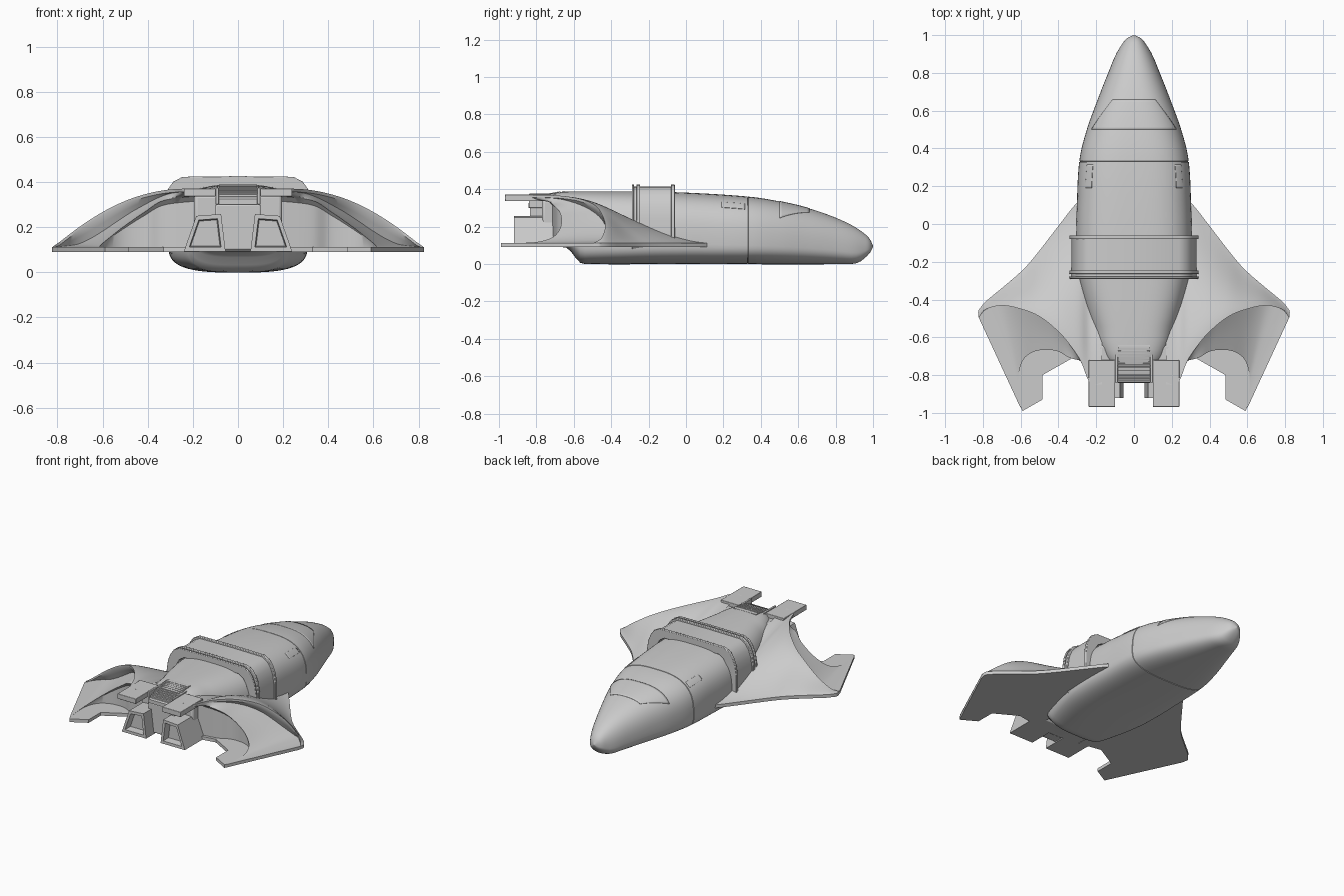
import bpy, bmesh, math
from mathutils import Vector

if "Cube" in bpy.data.objects:
    bpy.data.objects.remove(bpy.data.objects["Cube"])

def interp(tab, t):
    """Smooth interpolation through (t, value) pairs, t ascending."""
    if t <= tab[0][0]: return tab[0][1]
    if t >= tab[-1][0]: return tab[-1][1]
    n = len(tab)
    i = max(k for k in range(n - 1) if tab[k][0] <= t)
    def slope(k):
        a, b = tab[max(k - 1, 0)], tab[min(k + 1, n - 1)]
        return (b[1] - a[1]) / (b[0] - a[0])
    (t0, v0), (t1, v1) = tab[i], tab[i + 1]
    h = t1 - t0
    s = (t - t0) / h
    return (v0 * (2*s**3 - 3*s*s + 1) + slope(i) * h * (s**3 - 2*s*s + s)
            + v1 * (3*s*s - 2*s**3) + slope(i + 1) * h * (s**3 - s*s))

def finish(name, bm, mirror=False, angle=35, bevel=0):
    bmesh.ops.remove_doubles(bm, verts=bm.verts, dist=1e-5)
    bmesh.ops.recalc_face_normals(bm, faces=bm.faces)
    me = bpy.data.meshes.new(name)
    bm.to_mesh(me); bm.free()
    ob = bpy.data.objects.new(name, me)
    bpy.context.collection.objects.link(ob)
    if mirror:
        ob.modifiers.new("Mirror", 'MIRROR').use_mirror_merge = False
    if bevel:
        b = ob.modifiers.new("Bevel", 'BEVEL')
        b.width, b.segments = bevel, 2
    bpy.ops.object.select_all(action='DESELECT')
    bpy.context.view_layer.objects.active = ob
    ob.select_set(True)
    bpy.ops.object.shade_smooth_by_angle(angle=math.radians(angle))
    return ob

def loft(bm, rows, closed=False, caps=False):
    vr = [[bm.verts.new(p) for p in r] for r in rows]
    for a, b in zip(vr, vr[1:]):
        n = len(a)
        for i in range(n if closed else n - 1):
            j = (i + 1) % n
            bm.faces.new((a[i], a[j], b[j], b[i]))
    if caps:
        bm.faces.new(vr[0]); bm.faces.new(vr[-1])

def prism(name, pts, offset, **kw):
    """Closed polygon extruded along offset."""
    bm = bmesh.new()
    loft(bm, [pts, [Vector(p) + Vector(offset) for p in pts]], True, True)
    return finish(name, bm, **kw)

def box(name, x0, x1, y0, y1, z0, z1, **kw):
    return prism(name, [(x0, y0, z0), (x1, y0, z0), (x1, y1, z0), (x0, y1, z0)],
                 (0, 0, z1 - z0), **kw)

# Hull profile: half width, top and bottom along y
WIDTH = [(-.74, .15), (-.7, .175), (-.5, .245), (-.28, .297), (-.1, .308), (.1, .303), (.34, .289),
         (.5, .25), (.66, .192), (.8, .137), (.9, .095), (.96, .058), (.985, .035), (1, .002)]
TOP = [(-.74, .374), (-.68, .386), (-.3, .388), (0, .382), (.34, .36), (.5, .335), (.66, .297),
       (.8, .248), (.9, .2), (.96, .158), (.985, .13), (1, .097)]
BOTTOM = [(-.74, .092), (-.64, .088), (-.625, .078), (-.57, .01), (-.54, 0), (0, 0), (.88, 0),
          (.93, .012), (.97, .045), (.99, .07), (1, .093)]
POWER = [(-.74, 3.2), (.2, 3), (.9, 2.3)]

def hull_point(y, a, grow=0):
    w, t, b = interp(WIDTH, y) + grow, interp(TOP, y) + grow, interp(BOTTOM, y)
    m = b + (t - b) * .32
    c, s = math.cos(a), math.sin(a)
    n = 2 / interp(POWER, y)
    x = w * math.copysign(abs(c) ** n, c)
    return (x, y, m + (t - m) * s ** n if s >= 0 else m - (m - b + grow) * (-s) ** n)

# Hull, with a shallow seam ring behind the nose
bm = bmesh.new()
stations = [(-.74 + i * 1.7 / 68, 0) for i in range(69)] + [(y, 0) for y in (.97, .98, .988, .994, .998, 1)]
stations = [s for s in stations if abs(s[0] - .33) > .013]
stations += [(.333, 0), (.332, -.004), (.329, -.004), (.328, 0)]
loft(bm, [[hull_point(y, 2 * math.pi * (i + .5) / 64, g) for i in range(64)]
          for y, g in sorted(stations)], True, True)
finish("hull", bm, angle=40)

# Raised skin panels: cockpit window and shoulder hatches
def skin_panel(name, y0, y1, ang0, ang1, mirror=False):
    bm = bmesh.new()
    rows = []
    for i in range(13):
        f = i / 12
        y = y0 + (y1 - y0) * f
        lo, hi = (ang0[0] + (ang1[0] - ang0[0]) * f, ang0[1] + (ang1[1] - ang0[1]) * f)
        rows.append([hull_point(y, math.radians(lo + (hi - lo) * k / 24), .002) for k in range(25)])
    loft(bm, rows)
    ob = finish(name, bm, mirror)
    ob.modifiers.new("Thickness", 'SOLIDIFY').thickness = .004
skin_panel("cockpit_window", .5, .66, (30, 150), (60, 120))
skin_panel("shoulder_hatch", .19, .315, (38, 50), (38, 50), True)

# Saddle band over the hull, with raised rims
HALF = [(.33, .12), (.33, .24), (.32, .31), (.302, .355), (.278, .39), (.238, .412), (0, .415)]
def band(name, y0, y1, g):
    outer = [(x * (1 + g * 3), z + g) for x, z in HALF]
    inner = [(x * .87, z - .045) for x, z in HALF]
    full = lambda h: h + [(-x, z) for x, z in h[-2::-1]]
    ring = full(outer) + full(inner)[::-1]
    prism(name, [(x, y0, z) for x, z in ring], (0, y1 - y0, 0), angle=30, bevel=.003)
band("saddle_band", -.285, -.065, 0)
band("saddle_rim_front", -.08, -.06, .011)
band("saddle_rim_rear", -.265, -.245, .011)
band("saddle_rim_tail", -.29, -.278, .011)

# Wing curves by x: leading edge, trailing arch, and arch height
LEAD = [(.17, .23), (.3, .115), (.4, -.01), (.5, -.14), (.58, -.235), (.7, -.34), (.79, -.415), (.822, -.455)]
TRAIL = [(.17, -.85), (.235, -.84), (.28, -.73), (.34, -.64), (.4, -.57), (.5, -.49), (.6, -.45),
         (.7, -.432), (.79, -.455), (.822, -.495)]
ARCH = [(.17, .372), (.3, .367), (.4, .349), (.5, .316), (.6, .267), (.7, .203), (.79, .135), (.822, .112)]
N = 48
xs = [.17 + (.822 - .17) * i / N for i in range(N + 1)]
lip = [Vector((x, interp(TRAIL, x), interp(ARCH, x))) for x in xs]

# Wing upper skin
bm = bmesh.new()
rows = []
for x, p in zip(xs, lip):
    y0 = interp(LEAD, x)
    mix = interp([(.3, .8), (.75, .35)], x)
    row = []
    for k in range(25):
        s = k / 24
        f = s * (1 - mix) + s * s * (3 - 2 * s) * mix
        row.append((x, y0 + (p.y - y0) * s, .112 + (p.z - .112) * f))
    rows.append(row)
loft(bm, rows)
finish("wing_skin", bm, True, 50)

# Stepped rear hollow: outer lip, recess, sloping band, inner arch, wall to floor
# (inner arch as t, x, y, z)
INNER = [(0, .17, -.74, .34), (.22, .33, -.712, .318), (.38, .41, -.672, .27), (.54, .51, -.67, .2),
         (.68, .58, -.71, .145), (.8, .61, -.79, .119), (.9, .61, -.88, .113), (1, .6, -.975, .112)]
DROP = [(.17, .015), (.3, .018), (.45, .055), (.6, .085), (.7, .075), (.79, .022), (.822, 0)]
bm = bmesh.new()
rows = []
for i, p in enumerate(lip):
    t = i / N
    inner = Vector([interp([(r[0], r[k]) for r in INNER], t) for k in (1, 2, 3)])
    room = max(p.z - .112, 0)
    drop = min(interp(DROP, p.x), room)
    edge = p - Vector((0, 0, min(.014, room)))
    start = p + Vector((0, min(.03, drop * .6), -drop))
    row = [p, edge, edge.lerp(start, .5), start]
    for k in range(1, 11):
        v = k / 10
        q = start.lerp(inner, v)
        q.z -= .12 * (start.z - inner.z) * math.sin(math.pi * v)
        row.append(q)
    depth = inner.z - .111
    row.append(inner + Vector((0, depth * .1, -depth * .1)))
    row.append(inner + Vector((0, depth * .1, -depth)))
    rows.append(row)
loft(bm, rows)
finish("wing_rear_hollow", bm, True, 35)

# Flat wing floor with notched tail
outline = [(x, interp(LEAD, x)) for x in xs[::3]] + [(.825, -.47), (.815, -.51), (.59, -.99), (.485, -.93),
          (.485, -.8), (.33, -.712), (.17, -.74)]
prism("wing_floor", [(x, y, .09) for x, y in outline], (0, 0, .022), mirror=True)

# Upper tail prongs
box("tail_prong", .1, .24, -.968, -.72, .336, .371, mirror=True, bevel=.003)

# Tail body under the prongs
box("tail_body", -.195, .195, -.77, -.64, .092, .345, bevel=.015)
box("tail_core", -.1, .1, -.835, -.6, .1, .3, bevel=.006)

# Stepped vent between the prongs
STEPS = 11
prof = [(-.64, .3), (-.64, .388)]
for i in range(STEPS):
    y = -.655 - i * .0165
    z = .39 - .05 * (i / STEPS) ** 1.6
    prof += [(y, z), (y - .009, z - .002), (y - .009, z - .012), (y - .0155, z - .013)]
prof += [(-.842, .325), (-.842, .3)]
prism("tail_vent", [(-.085, y, z) for y, z in prof], (.17, 0, 0))
box("vent_rail", .085, .1, -.84, -.645, .3, .376, mirror=True, bevel=.003)

# Engine nozzles with recessed outlets
bm = bmesh.new()
quad = [Vector((x, 0, z)) for x, z in ((.055, .092), (.24, .092), (.185, .25), (.075, .258))]
mid = sum(quad, Vector()) / 4
def ring(y, s): return [mid + (p - mid) * s + Vector((0, y, 0)) for p in quad]
loft(bm, [ring(-.7, 1), ring(-.92, 1), ring(-.92, .76), ring(-.87, .7)], True, True)
finish("engine_nozzle", bm, True, 30)
